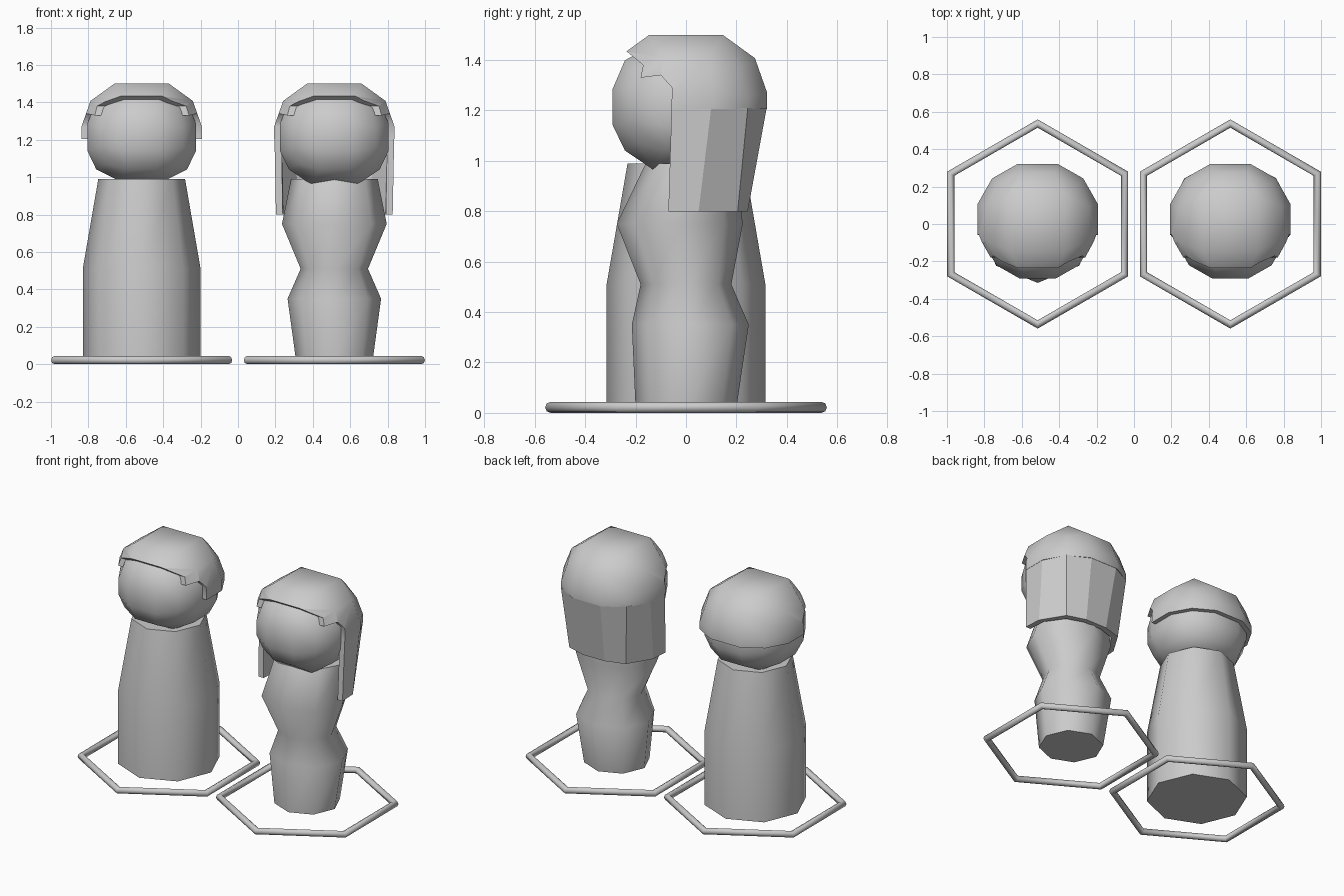
import bpy, bmesh, math

if "Cube" in bpy.data.objects:
    bpy.data.objects.remove(bpy.data.objects["Cube"])


def section(hx, hy, cy=0, n=8):
    # octagon with corners on the axes
    return [(hx * math.cos(2 * math.pi * i / n), cy + hy * math.sin(2 * math.pi * i / n))
            for i in range(n)]


def make(name, verts, faces, x, smooth=60):
    me = bpy.data.meshes.new(name)
    me.from_pydata(verts, [], faces)
    bm = bmesh.new()
    bm.from_mesh(me)
    bmesh.ops.recalc_face_normals(bm, faces=bm.faces)
    bm.to_mesh(me)
    bm.free()
    ob = bpy.data.objects.new(name, me)
    bpy.context.collection.objects.link(ob)
    ob.location.x = x
    if smooth:
        smooth_it(ob, smooth)
    return ob


def smooth_it(ob, angle=60):
    bpy.ops.object.select_all(action='DESELECT')
    ob.select_set(True)
    bpy.context.view_layer.objects.active = ob
    bpy.ops.object.shade_smooth_by_angle(angle=math.radians(angle))


def body(name, rings, x):
    verts, faces, n = [], [], 8
    for z, hx, hy, cy in rings:
        verts += [(a, b, z) for a, b in section(hx, hy, cy)]
    for k in range(len(rings) - 1):
        for i in range(n):
            j = (i + 1) % n
            faces.append((k * n + i, k * n + j, k * n + n + j, k * n + n + i))
    faces += [tuple(range(n)), tuple(range(len(verts) - n, len(verts)))]
    return make(name, verts, faces, x)


def round_cube(name, half, up, down, power, flare, x, chin=0, smooth=60):
    # cube of 3 x 3 faces per side, pushed out to a squashed ball
    bm = bmesh.new()
    bmesh.ops.create_cube(bm, size=2)
    bmesh.ops.subdivide_edges(bm, edges=bm.edges[:], cuts=2, use_grid_fill=True)
    for v in bm.verts:
        p = v.co.normalized() / .905
        f = 1 + flare * abs(p.z) ** 4
        z = math.copysign(abs(p.z) ** power, p.z) * (up if p.z > 0 else down)
        if p.z < -.95 and p.y < 0:
            z -= chin
        v.co = (p.x * half * f, p.y * half * f, 1.21 + z)
    bm.verts.index_update()
    verts = [v.co[:] for v in bm.verts]
    faces = [[v.index for v in f.verts] for f in bm.faces]
    bm.free()
    return make(name, verts, faces, x, smooth)


def hair_cap(name, x):
    cap = round_cube(name, .32, .29, .29, 1.4, .37, x, smooth=0)
    # stepped hairline profile, cut straight across
    prof = [(-.41, 1.58), (-.23, 1.43), (-.17, 1.38), (-.18, 1.33), (-.10, 1.34),
            (-.055, 1.29), (-.058, 1.205), (1, 1.205), (1, .5), (-1, .5), (-1, 1.58)]
    n = len(prof)
    verts = [(s, y, z) for s in (-.6, .6) for y, z in prof]
    faces = [tuple(range(n)), tuple(range(n, 2 * n))]
    faces += [(i, (i + 1) % n, n + (i + 1) % n, n + i) for i in range(n)]
    cutter = make("hairline_cutter", verts, faces, x, smooth=0)
    cutter.hide_render = True
    m = cap.modifiers.new("cut", 'BOOLEAN')
    m.operation, m.object, m.solver = 'DIFFERENCE', cutter, 'EXACT'
    bpy.context.view_layer.update()
    dg = bpy.context.evaluated_depsgraph_get()
    me = bpy.data.meshes.new_from_object(cap.evaluated_get(dg))
    cap.modifiers.clear()
    cap.data = me
    bpy.data.objects.remove(cutter)
    smooth_it(cap, 50)


def curtain(name, x):
    # long hair hanging round the sides and back
    top = [(.32, -.057), (.32, .1), (.245, .245), (.1, .32)]
    low = [(.312, -.07), (.305, .05), (.21, .205), (.08, .245)]
    top += [(-a, b) for a, b in reversed(top)]
    low += [(-a, b) for a, b in reversed(low)]
    n = len(top)
    t = .035
    verts = [(a, b, .8) for a, b in low] + [(a, b, 1.21) for a, b in top]
    verts += [(a * (1 - t / .3), b if i in (0, n - 1) else b - t * (b > .15), z)
              for (pts, z) in ((low, .8), (top, 1.21)) for i, (a, b) in enumerate(pts)]
    faces = []
    for i in range(n - 1):
        faces += [(i, i + 1, n + i + 1, n + i),
                  (2 * n + i, 3 * n + i, 3 * n + i + 1, 2 * n + i + 1),
                  (i, 2 * n + i, 2 * n + i + 1, i + 1),
                  (n + i, n + i + 1, 3 * n + i + 1, 3 * n + i)]
    for i in (0, n - 1):
        faces.append((i, n + i, 3 * n + i, 2 * n + i))
    make(name, verts, faces, x, 20)


# hexagonal base rings, heads and hair caps
for side, x in (("left", -.515), ("right", .515)):
    bpy.ops.mesh.primitive_torus_add(major_segments=6, minor_segments=8, major_radius=.537,
                                     minor_radius=.022, location=(x, 0, .022),
                                     rotation=(0, 0, math.pi / 2))
    ring = bpy.context.object
    ring.name = side + "_base_ring"
    smooth_it(ring, 80)
    round_cube(side + "_head", .29, .255, .228, 1.1, .3, x, chin=.02 if x > 0 else 0)
    hair_cap(side + "_hair", x)

# straight body and waisted body
body("left_body", [(.02, .315, .315, 0), (.51, .315, .315, 0), (.99, .232, .232, 0)], -.515)
body("right_body", [(.02, .205, .2, 0), (.35, .25, .232, .017), (.51, .18, .18, 0),
                    (.75, .28, .25, -.025), (.99, .232, .18, .02)], .515)
curtain("right_long_hair", .515)
